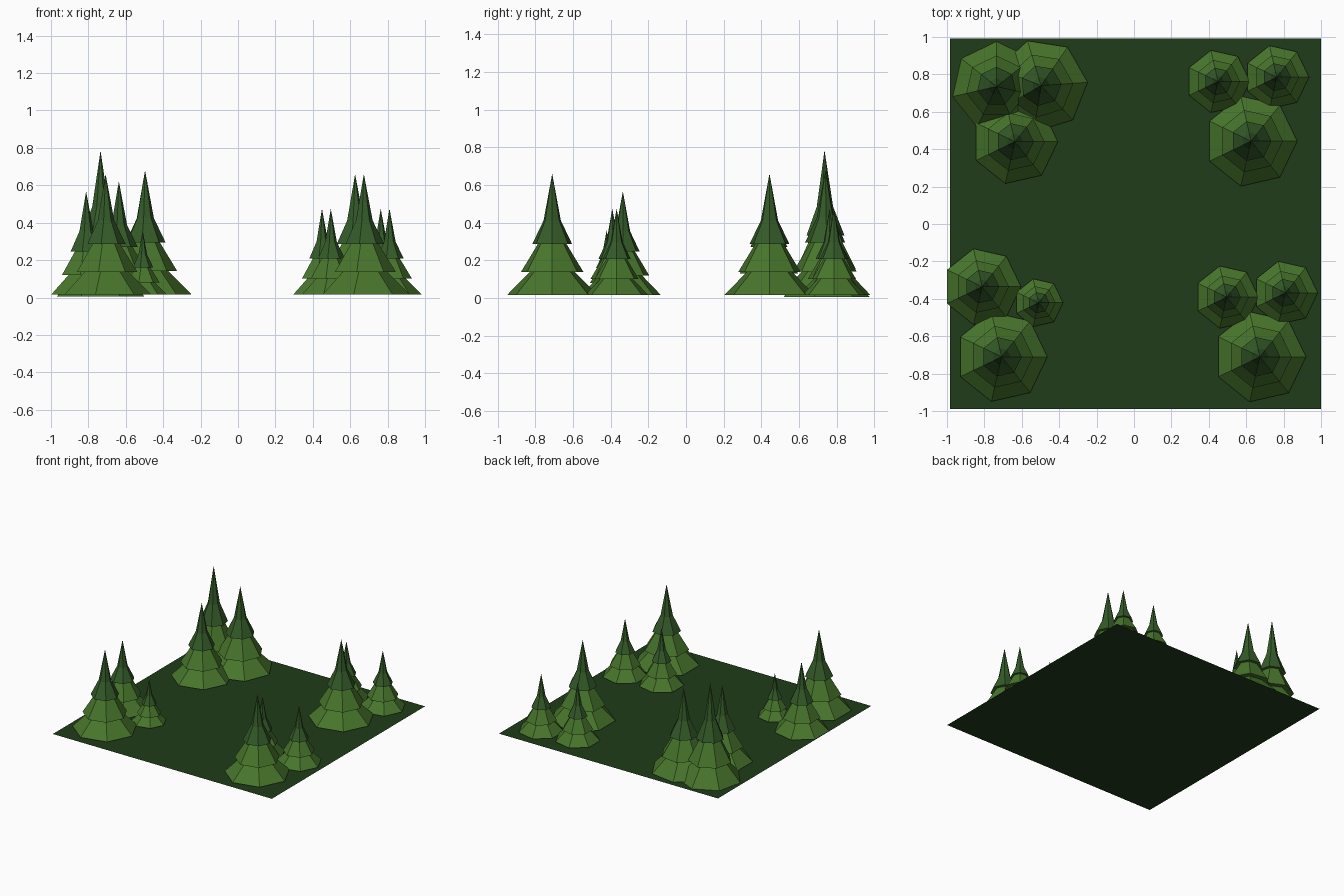
import bpy, bmesh
from math import sin, cos, radians, tau

if "Cube" in bpy.data.objects:
    bpy.data.objects.remove(bpy.data.objects["Cube"])


def material(name, rgb):
    m = bpy.data.materials.new(name)
    m.diffuse_color = (*rgb, 1)
    m.use_nodes = True
    m.node_tree.nodes["Principled BSDF"].inputs["Base Color"].default_value = m.diffuse_color
    return m


LEAF = material("leaf_green", (0.065, 0.18, 0.025))
DARK = material("crown_green", (0.035, 0.105, 0.022))
GRASS = material("grass_green", (0.014, 0.045, 0.010))

# Tree profile: (share of radius, share of height), three tiers then a spike
PROFILE = [(1, 0), (0.49, 0.195), (0.69, 0.19), (0.31, 0.425), (0.44, 0.42), (0.19, 0.615)]
SIDES = 7


def make_object(name, bm, mats):
    me = bpy.data.meshes.new(name)
    bm.to_mesh(me)
    bm.free()
    for m in mats:
        me.materials.append(m)
    ob = bpy.data.objects.new(name, me)
    bpy.context.collection.objects.link(ob)
    return ob


def tree(name, x, y, r, top, turn=0, base=0.015):
    bm = bmesh.new()
    h = top - base
    rings = []
    for pr, pz in PROFILE:
        rings.append([bm.verts.new((pr * r * cos(radians(turn) + tau * i / SIDES),
                                    pr * r * sin(radians(turn) + tau * i / SIDES),
                                    pz * h)) for i in range(SIDES)])
    tip = bm.verts.new((0, 0, h))
    for k in range(len(rings) - 1):
        a, b = rings[k], rings[k + 1]
        for i in range(SIDES):
            j = (i + 1) % SIDES
            f = bm.faces.new((a[i], a[j], b[j], b[i]))
            f.material_index = 1 if k == 4 else 0
    for i in range(SIDES):
        f = bm.faces.new((rings[-1][i], rings[-1][(i + 1) % SIDES], tip))
        f.material_index = 1
    ob = make_object(name, bm, [LEAF, DARK])
    ob.location = (x, y, base)


# Flat square of grass
bm = bmesh.new()
bm.faces.new([bm.verts.new(p) for p in
              [(-0.985, -0.99, 0), (1, -0.99, 0), (1, 0.993, 0), (-0.985, 0.993, 0)]])
make_object("ground", bm, [GRASS])

# Back left cluster
tree("back_left_tall_tree", -0.735, 0.735, 0.24, 0.785, 38.6, 0.005)
tree("back_left_inner_tree", -0.497, 0.74, 0.25, 0.68, 4)
tree("back_left_front_tree", -0.637, 0.44, 0.23, 0.622)

# Front left cluster
tree("front_left_large_tree", -0.708, -0.71, 0.245, 0.66)
tree("front_left_outer_tree", -0.812, -0.335, 0.208, 0.567)
tree("front_left_small_tree", -0.51, -0.421, 0.131, 0.36)

# The two right clusters are copies of one another
for side, dx, dy in (("back", 0, 0), ("front", 0.047, -1.153)):
    tree(side + "_right_large_tree", 0.626 + dx, 0.443 + dy, 0.247, 0.66)
    tree(side + "_right_inner_tree", 0.449 + dx, 0.762 + dy, 0.171, 0.475)
    tree(side + "_right_outer_tree", 0.763 + dx, 0.785 + dy, 0.173, 0.475)
